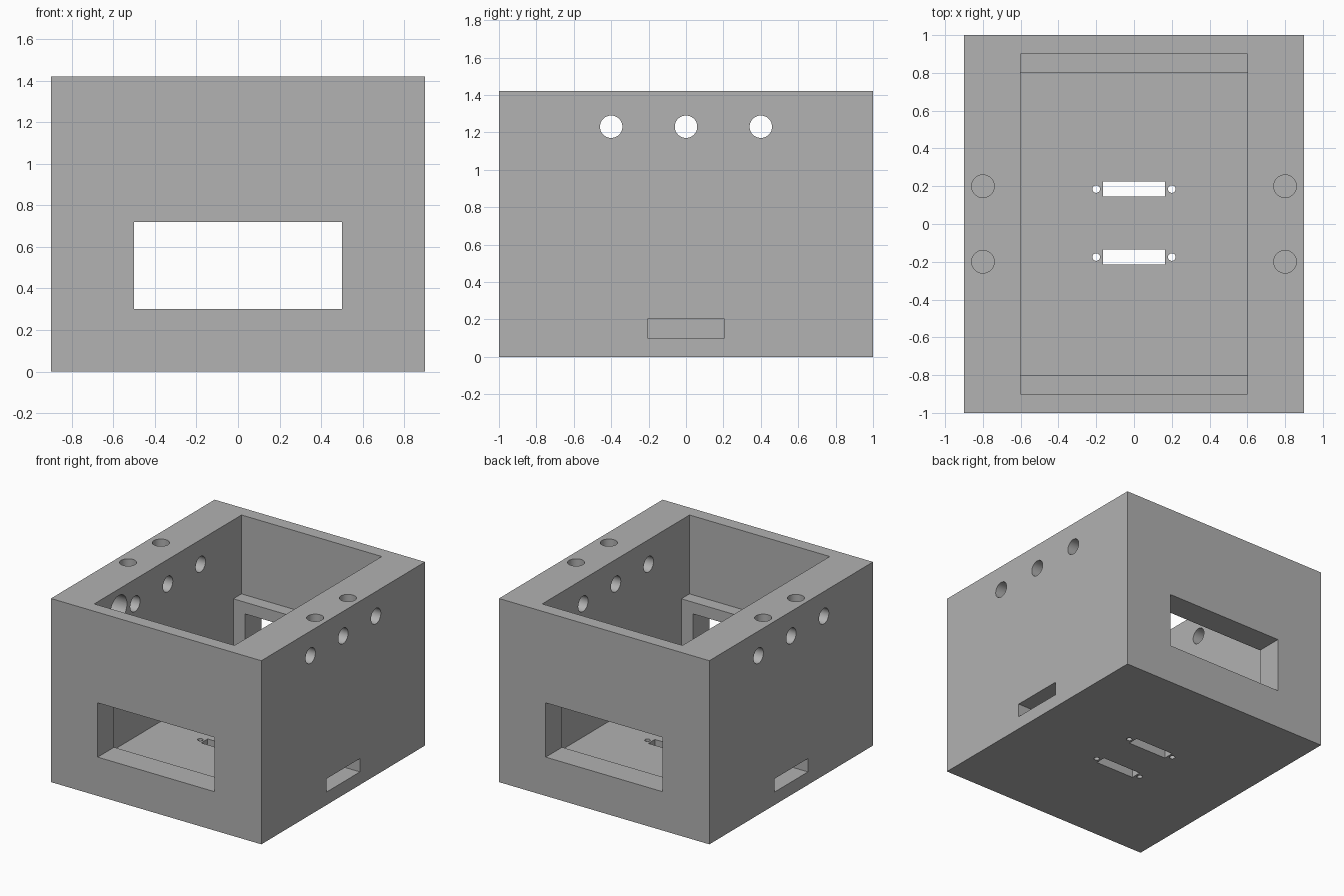
import bpy
import bmesh
from math import radians
from mathutils import Matrix, Vector

cube = bpy.data.objects.get("Cube")
if cube:
    bpy.data.objects.remove(cube, do_unlink=True)

grey = bpy.data.materials.new("plain grey")
grey.use_nodes = True
colour = (0.445, 0.445, 0.445, 1)
grey.diffuse_color = colour
grey.node_tree.nodes["Principled BSDF"].inputs["Base Color"].default_value = colour

WIDTH, DEPTH, HEIGHT = 1.8, 2.0, 1.42
FLOOR, LEDGE, OVER = 0.2, 0.81, 0.1
INNER = 0.6
OUTER = WIDTH / 2


def add_object(name, bm):
    mesh = bpy.data.meshes.new(name)
    bm.to_mesh(mesh)
    bm.free()
    mesh.materials.append(grey)
    obj = bpy.data.objects.new(name, mesh)
    bpy.context.collection.objects.link(obj)
    return obj


def block(name, low, high):
    low, high = Vector(low), Vector(high)
    bm = bmesh.new()
    matrix = Matrix.Translation((low + high) / 2) @ Matrix.Diagonal((high - low).to_4d())
    bmesh.ops.create_cube(bm, size=1, matrix=matrix)
    return add_object(name, bm)


def rod(name, start, end, radius):
    start, end = Vector(start), Vector(end)
    axis = end - start
    turn = axis.to_track_quat("Z", "Y").to_matrix().to_4x4()
    bm = bmesh.new()
    bmesh.ops.create_cone(bm, cap_ends=True, segments=48, radius1=radius, radius2=radius,
                          depth=axis.length, matrix=Matrix.Translation((start + end) / 2) @ turn)
    return add_object(name, bm)


housing = block("housing", (-OUTER, -DEPTH / 2, 0), (OUTER, DEPTH / 2, HEIGHT))

# Stepped cavity and the window through both end walls
cutters = [
    block("lower_cavity", (-INNER, -0.8, FLOOR), (INNER, 0.8, LEDGE + OVER)),
    block("upper_cavity", (-INNER, -0.9, LEDGE), (INNER, 0.9, HEIGHT + OVER)),
    block("end_window", (-0.5, -1.1, 0.3), (0.5, 1.1, 0.72)),
]

# Connector openings and their screw holes in the floor
for y in (-0.175, 0.185):
    cutters.append(block("connector_opening", (-0.165, y - 0.04, -OVER), (0.165, y + 0.04, FLOOR + OVER)))
    for x in (-0.2, 0.2):
        cutters.append(rod("connector_screw_hole", (x, y, -OVER), (x, y, FLOOR + OVER), 0.02))

# Cross holes through both side walls
for y in (-0.4, 0, 0.4):
    cutters.append(rod("cross_hole", (-1, y, 1.23), (1, y, 1.23), 0.06))

# Blind side slots and rim screw holes
for side in (-1, 1):
    x_range = sorted((side * INNER, side * (OUTER + OVER)))
    cutters.append(block("side_slot", (x_range[0], -0.205, 0.1), (x_range[1], 0.205, 0.203)))
    for y in (-0.2, 0.2):
        x = side * 0.8
        cutters.append(rod("rim_hole", (x, y, 1.02), (x, y, HEIGHT + OVER), 0.06))

# Blind round pocket inside the right wall
cutters.append(rod("wall_pocket", (-0.8, -0.6, 1.27), (-0.5, -0.6, 1.27), 0.1))

# The slot cutters must stop short of the cavity
for cutter in cutters:
    if cutter.name.startswith("side_slot"):
        for v in cutter.data.vertices:
            if abs(v.co.x) < OUTER:
                v.co.x *= 1.1

for cutter in cutters:
    cutter.hide_render = True
    cut = housing.modifiers.new(cutter.name, "BOOLEAN")
    cut.operation = "DIFFERENCE"
    cut.solver = "EXACT"
    cut.object = cutter

# Keep the cut result and drop the cutters
bpy.context.view_layer.update()
depsgraph = bpy.context.evaluated_depsgraph_get()
result = bpy.data.meshes.new_from_object(housing.evaluated_get(depsgraph))
housing.modifiers.clear()
housing.data = result
result.name = "housing"
result.materials.clear()
result.materials.append(grey)
for polygon in result.polygons:
    polygon.material_index = 0
for cutter in cutters:
    bpy.data.objects.remove(cutter, do_unlink=True)

bpy.ops.object.select_all(action="DESELECT")
housing.select_set(True)
bpy.context.view_layer.objects.active = housing
bpy.ops.object.shade_smooth_by_angle(angle=radians(30))
